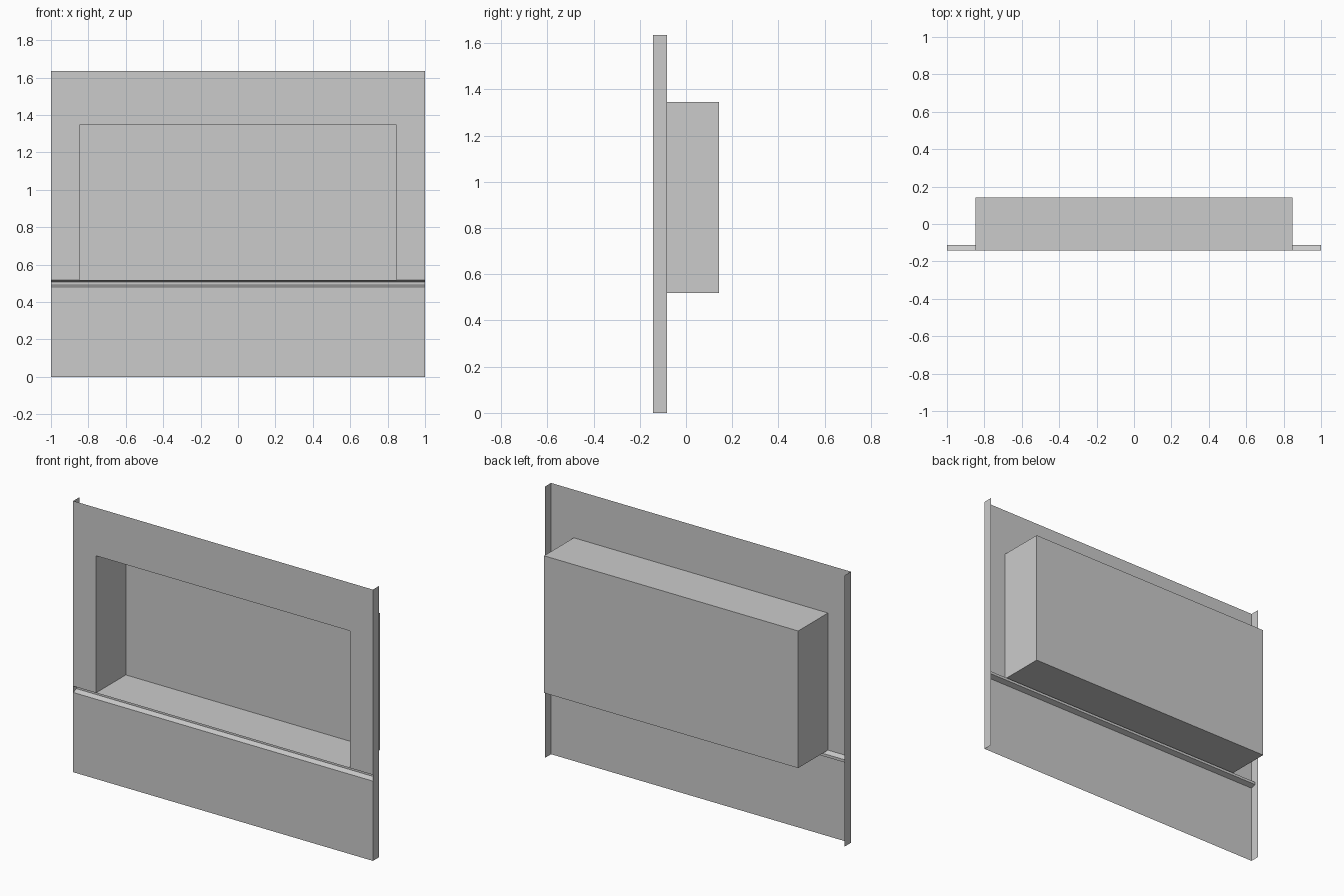
import bpy
import bmesh
from mathutils import Matrix, Vector

if "Cube" in bpy.data.objects:
    bpy.data.objects.remove(bpy.data.objects["Cube"], do_unlink=True)

# Main dimensions
HALF, HEIGHT = 1.0, 1.636
FRONT, BACK = -0.142, 0.142
FLANGE_BACK, GROOVE_BACK = -0.083, -0.111
NICHE_HALF, SILL, NICHE_TOP = 0.848, 0.519, 1.346

grey = bpy.data.materials.new("plain_grey")
grey.use_nodes = True
colour = (0.6, 0.6, 0.6, 1)
grey.diffuse_color = colour
grey.node_tree.nodes["Principled BSDF"].inputs["Base Color"].default_value = colour


def finish(name, bm):
    mesh = bpy.data.meshes.new(name)
    bm.to_mesh(mesh)
    bm.free()
    mesh.materials.append(grey)
    obj = bpy.data.objects.new(name, mesh)
    bpy.context.collection.objects.link(obj)
    return obj


def add_quad(bm, *corners):
    bm.faces.new([bm.verts.new(c) for c in corners])


def sweep(name, profile):
    """Sheet made by running a (y, z) profile across the full width."""
    bm = bmesh.new()
    for (y0, z0), (y1, z1) in zip(profile, profile[1:]):
        add_quad(bm, (-HALF, y0, z0), (HALF, y0, z0), (HALF, y1, z1), (-HALF, y1, z1))
    bmesh.ops.remove_doubles(bm, verts=bm.verts, dist=1e-5)
    return finish(name, bm)


# Lower front sheet
sweep("lower_panel", [(FRONT, 0), (FRONT, 0.481)])

# Tapered shadow groove under the niche
sweep("groove", [(FRONT, 0.481), (GROOVE_BACK, 0.492),
                 (GROOVE_BACK, 0.508), (FRONT, SILL)])

# Upper front sheet, left open at the niche
bm = bmesh.new()
for x0, x1, z0, z1 in ((-HALF, -NICHE_HALF, SILL, NICHE_TOP),
                       (NICHE_HALF, HALF, SILL, NICHE_TOP),
                       (-HALF, HALF, NICHE_TOP, HEIGHT)):
    add_quad(bm, (x0, FRONT, z0), (x1, FRONT, z0), (x1, FRONT, z1), (x0, FRONT, z1))
finish("upper_panel", bm)

# Niche box, open at the front with faces turned inwards
bm = bmesh.new()
size = Vector((2 * NICHE_HALF, BACK - FRONT, NICHE_TOP - SILL))
centre = Vector((0, (FRONT + BACK) / 2, (SILL + NICHE_TOP) / 2))
bmesh.ops.create_cube(bm, size=1, matrix=Matrix.Translation(centre) @ Matrix.Diagonal(size.to_4d()))
bm.normal_update()
bmesh.ops.delete(bm, geom=[f for f in bm.faces if f.normal.y < -0.5], context="FACES")
bmesh.ops.reverse_faces(bm, faces=bm.faces)
finish("niche", bm)

# Folded side flanges
for name, side in (("left_flange", 1), ("right_flange", -1)):
    bm = bmesh.new()
    x = side * HALF
    add_quad(bm, (x, FRONT, 0), (x, FLANGE_BACK, 0), (x, FLANGE_BACK, HEIGHT), (x, FRONT, HEIGHT))
    if side < 0:
        bmesh.ops.reverse_faces(bm, faces=bm.faces)
    finish(name, bm)
